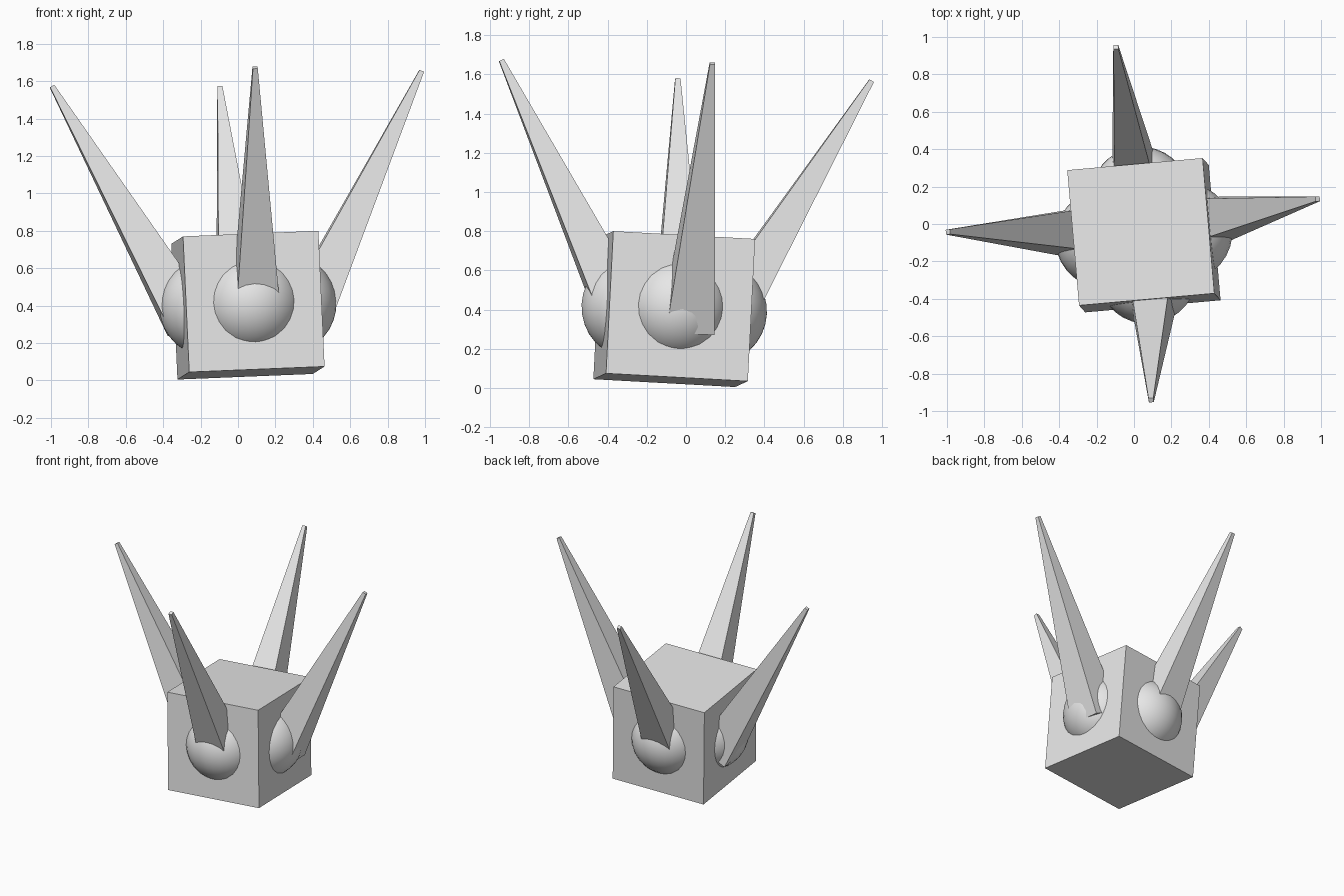
import bpy, bmesh
from mathutils import Matrix, Vector

if "Cube" in bpy.data.objects:
    bpy.data.objects.remove(bpy.data.objects["Cube"])

# One grey for everything
grey = bpy.data.materials.new("light_grey")
grey.diffuse_color = (0.8, 0.8, 0.8, 1)
grey.use_nodes = True
grey.node_tree.nodes["Principled BSDF"].inputs["Base Color"].default_value = grey.diffuse_color

# Slightly tilted frame shared by all parts
CENTRE = Vector((0.053, -0.06, 0.4025))
EX = Vector((0.995, 0.089, 0.041)).normalized()
EY = Vector((-0.09, 0.994, -0.055))
EY = (EY - EX * EY.dot(EX)).normalized()
EZ = EX.cross(EY)
HALF = 0.3635


def frame(origin, x, y, z):
    m = Matrix((x, y, z)).transposed().to_4x4()
    m.translation = origin
    return m


BODY = frame(CENTRE, EX, EY, EZ)


def add_object(name, bm, matrix, smooth=False):
    bm.transform(matrix)
    bmesh.ops.recalc_face_normals(bm, faces=bm.faces)
    for f in bm.faces:
        f.smooth = smooth
    mesh = bpy.data.meshes.new(name)
    bm.to_mesh(mesh)
    bm.free()
    mesh.materials.append(grey)
    ob = bpy.data.objects.new(name, mesh)
    bpy.context.collection.objects.link(ob)
    return ob


def joint(name, centre):
    bm = bmesh.new()
    bmesh.ops.create_uvsphere(bm, u_segments=32, v_segments=16, radius=0.267)
    add_object(name, bm, BODY @ Matrix.Translation(centre), smooth=True)


def spike(name, base, tip, side_axis):
    """Square tapered spike from base to tip, with one side kept along side_axis."""
    base, tip = Vector(base), Vector(tip)
    axis = (tip - base).normalized()
    u = (side_axis - axis * side_axis.dot(axis)).normalized()
    v = axis.cross(u)
    bm = bmesh.new()
    rings = []
    for origin, h in ((base, 0.125), (tip, 0.013)):
        rings.append([bm.verts.new(origin + u * h * a + v * h * b)
                      for a, b in ((-1, -1), (1, -1), (1, 1), (-1, 1))])
    for ring in rings:
        bm.faces.new(ring)
    for i in range(4):
        j = (i + 1) % 4
        bm.faces.new((rings[0][i], rings[0][j], rings[1][j], rings[1][i]))
    add_object(name, bm, BODY)


# Cube body
bm = bmesh.new()
bmesh.ops.create_cube(bm, size=2 * HALF)
add_object("cube_body", bm, BODY)

# A ball sunk into each side, with a spike rising outwards from it
X, Y = Vector((1, 0, 0)), Vector((0, 1, 0))
for s, side in ((1, "right"), (-1, "left")):
    joint(side + "_ball", (s * 0.208, 0, 0))
    spike(side + "_spike", (s * 0.31, 0.052, -0.083), (s * 0.993, 0.044, 1.217), Y)
for s, side in ((-1, "front"), (1, "back")):
    joint(side + "_ball", (0, s * 0.208, 0))
    spike(side + "_spike", (-s * 0.02, s * 0.248, -0.075), (-s * 0.012, s * 0.95, 1.22), X)
